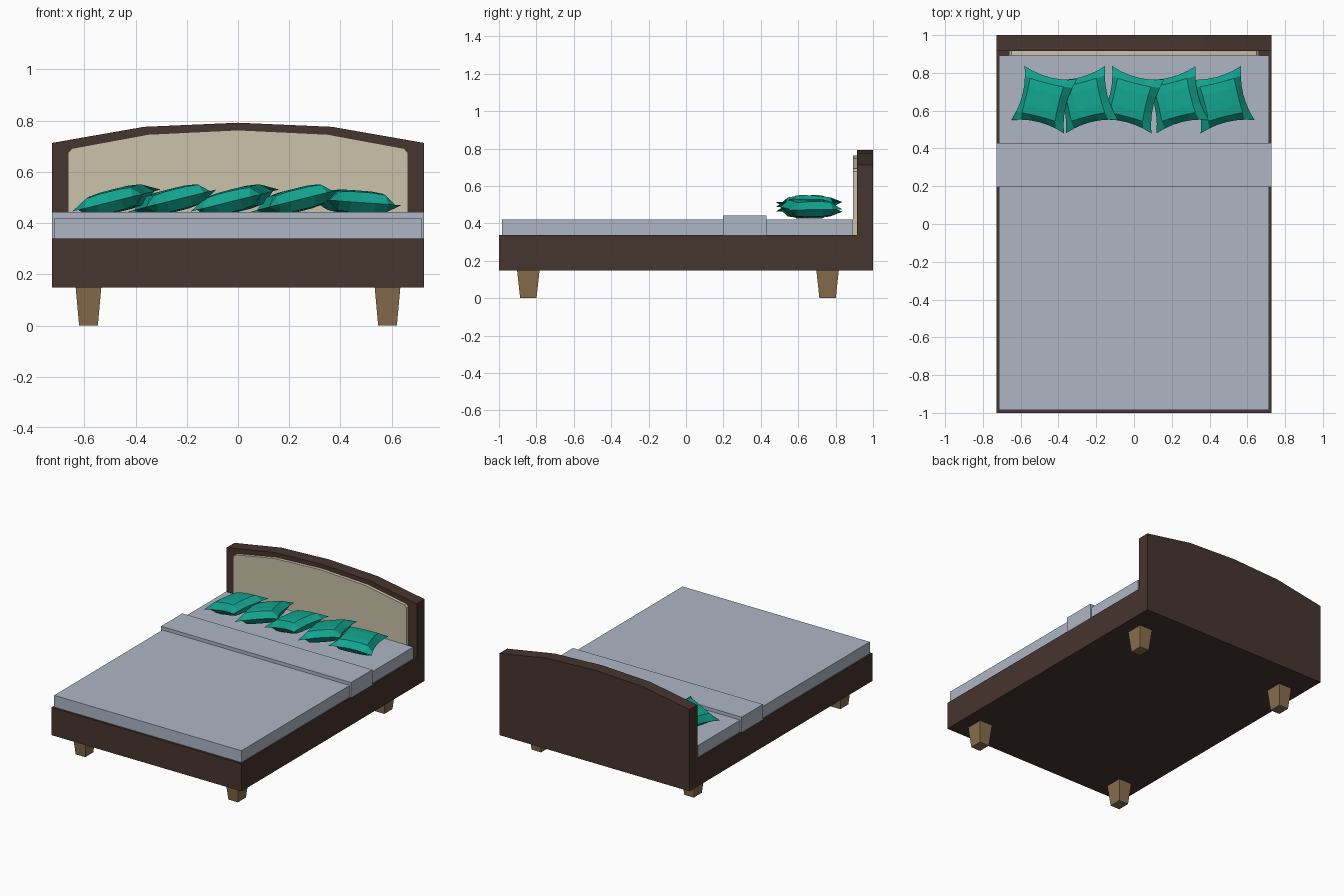
import bpy, bmesh, math
from mathutils import Matrix, Vector

if "Cube" in bpy.data.objects:
    bpy.data.objects.remove(bpy.data.objects["Cube"])


def material(name, rgb):
    m = bpy.data.materials.new(name)
    m.diffuse_color = (*rgb, 1)
    m.use_nodes = True
    m.node_tree.nodes["Principled BSDF"].inputs["Base Color"].default_value = m.diffuse_color
    return m


WOOD = material("dark wood", (0.062, 0.035, 0.028))
LEG = material("light wood", (0.25, 0.155, 0.075))
LINEN = material("blue grey linen", (0.42, 0.47, 0.56))
CREAM = material("cream fabric", (0.60, 0.54, 0.40))
GREEN = material("teal fabric", (0.006, 0.38, 0.28))


def finish(bm, name, mat):
    bmesh.ops.recalc_face_normals(bm, faces=bm.faces)
    me = bpy.data.meshes.new(name)
    bm.to_mesh(me)
    bm.free()
    me.materials.append(mat)
    ob = bpy.data.objects.new(name, me)
    bpy.context.collection.objects.link(ob)
    return ob


def box(name, lo, hi, mat, taper=1.0):
    """Box between two corners; taper scales the bottom face."""
    bm = bmesh.new()
    bmesh.ops.create_cube(bm, size=1)
    lo, hi = Vector(lo), Vector(hi)
    for v in bm.verts:
        k = taper if v.co.z < 0 else 1
        v.co = Vector((v.co.x * k, v.co.y * k, v.co.z)) * 1
        v.co = (lo + hi) / 2 + v.co * (hi - lo)
    return finish(bm, name, mat)


def plate(name, half, z0, y0, y1, mat):
    """Symmetric front outline (right half, centre last) extruded along y."""
    pts = [(half[0][0], z0)] + half
    pts += [(-x, z) for x, z in reversed(pts) if x > 0]
    bm = bmesh.new()
    f = bm.faces.new([bm.verts.new((x, y0, z)) for x, z in pts])
    ext = bmesh.ops.extrude_face_region(bm, geom=[f])
    for v in ext["geom"]:
        if isinstance(v, bmesh.types.BMVert):
            v.co.y = y1
    return finish(bm, name, mat)


# Vector has no component product operator, so scale with a diagonal matrix
def box(name, lo, hi, mat, taper=1.0):
    lo, hi = Vector(lo), Vector(hi)
    bm = bmesh.new()
    bmesh.ops.create_cube(bm, size=1)
    for v in bm.verts:
        k = taper if v.co.z < 0 else 1
        v.co.x *= k
        v.co.y *= k
    bmesh.ops.transform(bm, verts=bm.verts, matrix=Matrix.Translation((lo + hi) / 2)
                        @ Matrix.Diagonal((*(hi - lo), 1)))
    return finish(bm, name, mat)


# Bed base and arched headboard
box("bed_base", (-0.727, -1, 0.148), (0.727, 0.915, 0.339), WOOD)
plate("headboard", [(0.727, 0.713), (0.367, 0.776), (0, 0.792)], 0.148, 0.915, 1, WOOD)
plate("headboard_panel", [(0.663, 0.676), (0.648, 0.692), (0.35, 0.747), (0, 0.764)],
      0.339, 0.893, 0.915, CREAM)

# Tapered legs
for side, sx in (("left", -1), ("right", 1)):
    for end, y in (("front", -0.843), ("back", 0.757)):
        x = sx * 0.584
        box(f"{end}_{side}_leg", (x - 0.05, y - 0.06, 0), (x + 0.05, y + 0.06, 0.148), LEG, 0.73)

# Mattress and folded blanket band
box("mattress", (-0.716, -0.985, 0.339), (0.716, 0.893, 0.42), LINEN)
box("folded_sheet", (-0.727, 0.197, 0.339), (0.727, 0.43, 0.443), LINEN)


def pillow(name, x, z, turn, tilt, n=6):
    """Puffed square cushion with pulled-out corners."""
    bm = bmesh.new()
    bmesh.ops.create_cube(bm, size=2)
    bmesh.ops.delete(bm, geom=[f for f in bm.faces if abs(f.normal.z) < 0.5], context="FACES")
    bmesh.ops.subdivide_edges(bm, edges=bm.edges, cuts=n - 1, use_grid_fill=True)
    for v in bm.verts:
        u, w, s = v.co
        puff = ((1 - u**4) * (1 - w**4)) ** 0.6 if max(abs(u), abs(w)) < 0.999 else 0
        v.co = (0.147 * u * (1 - 0.17 * (1 - w * w) * u * u),
                0.147 * w * (1 - 0.17 * (1 - u * u) * w * w),
                math.copysign(0.046 * puff, s))
    bmesh.ops.remove_doubles(bm, verts=bm.verts, dist=0.0005)
    bmesh.ops.transform(bm, verts=bm.verts, matrix=Matrix.Translation((x, 0.658, z))
                        @ Matrix.Rotation(math.radians(tilt), 4, "Y")
                        @ Matrix.Rotation(math.radians(turn), 4, "Z"))
    finish(bm, name, GREEN)


# Row of overlapping pillows, each leaning on the next
for i, (x, z, turn, tilt) in enumerate([
        (-0.475, 0.488, -14, -14), (-0.257, 0.488, 14, -14), (-0.012, 0.488, -14, -14),
        (0.223, 0.488, 14, -14), (0.46, 0.482, 14, 4)]):
    pillow(f"pillow_{i + 1}", x, z, turn, tilt)
